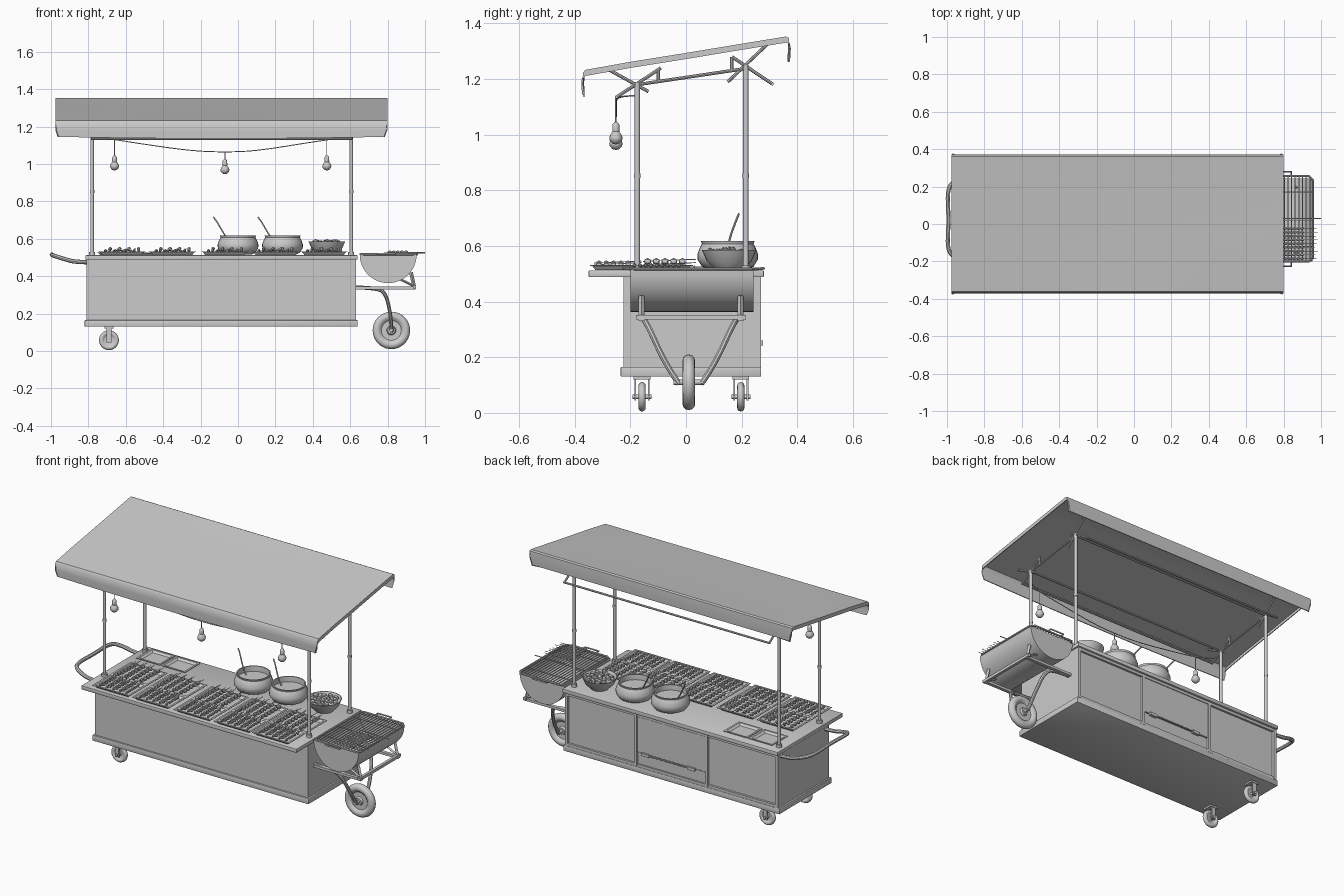
import bpy, bmesh, math, random
from mathutils import Vector, Matrix

if "Cube" in bpy.data.objects:
    bpy.data.objects.remove(bpy.data.objects["Cube"])
random.seed(4)

# ---------- helpers ----------
def finish(name, bm, bevel=0):
    bmesh.ops.recalc_face_normals(bm, faces=bm.faces)
    me = bpy.data.meshes.new(name)
    bm.to_mesh(me); bm.free()
    o = bpy.data.objects.new(name, me)
    bpy.context.collection.objects.link(o)
    if bevel:
        m = o.modifiers.new("bevel", 'BEVEL'); m.width = bevel; m.segments = 2
    return o

def box(bm, lo, hi):
    lo, hi = Vector(lo), Vector(hi)
    bmesh.ops.create_cube(bm, size=1, matrix=Matrix.Translation((lo + hi) / 2) @ Matrix.Diagonal((*(hi - lo), 1)))

def ball(bm, c, s):
    bmesh.ops.create_icosphere(bm, subdivisions=1, radius=1, matrix=Matrix.Translation(c) @ Matrix.Diagonal((*s, 1)))

def rod(bm, p, q, r, seg=12):
    p, q = Vector(p), Vector(q)
    d = q - p
    m = Matrix.Translation((p + q) / 2) @ d.to_track_quat('Z', 'Y').to_matrix().to_4x4()
    bmesh.ops.create_cone(bm, cap_ends=True, segments=seg, radius1=r, radius2=r, depth=d.length, matrix=m)

def lathe(bm, prof, c, axis='Z', seg=32):
    # profile points are (radius, height along the axis)
    c = Vector(c)
    pts = [Vector((r, 0, h)) if axis == 'Z' else Vector((r, h, 0)) for r, h in prof]
    vs = [bm.verts.new(c + p) for p in pts]
    es = [bm.edges.new(e) for e in zip(vs, vs[1:])]
    g = bmesh.ops.spin(bm, geom=vs + es, cent=c, axis=(0, 0, 1) if axis == 'Z' else (0, 1, 0),
                       angle=math.tau, steps=seg, use_merge=True)
    bmesh.ops.remove_doubles(bm, verts=bm.verts, dist=1e-5)

def tube(name, pts, r, smooth=True, cyclic=False):
    cu = bpy.data.curves.new(name, 'CURVE')
    cu.dimensions = '3D'; cu.bevel_depth = r; cu.bevel_resolution = 2; cu.use_fill_caps = True
    s = cu.splines.new('NURBS' if smooth else 'POLY')
    s.points.add(len(pts) - 1)
    for p, q in zip(s.points, pts):
        p.co = (*q, 1)
    s.use_cyclic_u = cyclic
    if smooth:
        s.order_u = 3; s.use_endpoint_u = not cyclic; s.resolution_u = 6
    o = bpy.data.objects.new(name, cu)
    bpy.context.collection.objects.link(o)
    return o

def tray(bm, x0, x1, y0, y1, z, h=.018, flare=.012):
    # open dish with sloped walls and a flat lip
    def ring(e, zz):
        return [bm.verts.new((a, b, zz)) for a, b in ((x0-e, y0-e), (x1+e, y0-e), (x1+e, y1+e), (x0-e, y1+e))]
    rings = [ring(flare, z+h-.003), ring(0, z), ring(-.003, z+.003), ring(flare-.003, z+h), ring(flare+.008, z+h),
             ring(flare+.008, z+h-.003)]
    rings.append(rings[0])
    for a, b in zip(rings, rings[1:]):
        for i in range(4):
            bm.faces.new((a[i], a[i-1], b[i-1], b[i]))
    bm.faces.new(rings[1]); bm.faces.new(rings[2])

# ---------- cabinet ----------
bm = bmesh.new()
box(bm, (-.81, -.225, .13), (.63, .255, .50))
finish("cabinet", bm)
bm = bmesh.new()
box(bm, (-.82, -.235, .13), (.64, .27, .165))
finish("base_trim", bm, .003)
bm = bmesh.new()
box(bm, (-.815, -.35, .488), (.64, .28, .512))
finish("countertop", bm, .003)

# back panels: two framed bays and a raised middle door
bm = bmesh.new()
for x in (-.81, -.335, .145, .612):
    box(bm, (x, .25, .165), (x+.018, .27, .49))
for z in (.165, .472):
    box(bm, (-.81, .25, z), (.63, .268, z+.016))
finish("back_frame", bm)
bm = bmesh.new()
box(bm, (-.315, .25, .255), (.143, .266, .47))
box(bm, (-.315, .25, .182), (.143, .26, .25))
for x in (-.25, .06):
    box(bm, (x, .26, .243), (x+.05, .277, .26))
rod(bm, (-.2, .272, .252), (.06, .272, .252), .004)
finish("back_door", bm)

# ---------- casters and front wheel ----------
def wheel(name, c, r, w):
    bm = bmesh.new()
    t = w / 2
    prof = [(r-2*t+t*(1+math.cos(a)), t*math.sin(a)) for a in [math.radians(-150 + 30*i) for i in range(11)]]
    rim = prof[0][0]
    prof = [(0, -t*.9), (r*.2, -t*.9), (r*.25, -t*.35), (rim-.004, -t*.35)] + prof + \
           [(rim-.004, t*.35), (r*.25, t*.35), (r*.2, t*.9), (0, t*.9)]
    lathe(bm, prof, c, 'Y', 40)
    return finish(name, bm)

wheel("front_wheel", (.82, .01, .11), .1, .046)
for y in (-.158, .197):
    wheel("caster_wheel", (-.69, y, .058), .053, .026)
    bm = bmesh.new()
    for s in (-1, 1):
        box(bm, (-.703, y+s*.024-.003, .045), (-.677, y+s*.024+.003, .13))
    box(bm, (-.715, y-.03, .12), (-.665, y+.03, .131))
    rod(bm, (-.69, y-.034, .058), (-.69, y+.034, .058), .008)
    finish("caster_bracket", bm)
for s in (-1, 1):
    tube("wheel_fork", [(x, .015+s*y, z) for x, y, z in ((.62, .168, .34), (.74, .168, .338), (.79, .15, .31),
         (.815, .10, .2), (.82, .055, .125), (.822, .04, .105))], .0105)
bm = bmesh.new()
rod(bm, (.82, -.045, .11), (.82, .065, .11), .01)
finish("wheel_axle", bm)

# ---------- grill drum with frame ----------
bm = bmesh.new()
R, cx, cz, ya, yb = .152, .803, .515, -.2, .243
arc = [(cx + R*math.cos(a), cz + R*math.sin(a)) for a in [math.pi + math.pi*i/24 for i in range(25)]]
A = [bm.verts.new((x, ya, z)) for x, z in arc]
B = [bm.verts.new((x, yb, z)) for x, z in arc]
for i in range(24):
    bm.faces.new((A[i], A[i+1], B[i+1], B[i]))
bm.faces.new(A); bm.faces.new(B)
o = finish("grill_drum", bm)
m = o.modifiers.new("wall", 'SOLIDIFY'); m.thickness = .005
bm = bmesh.new()
for i in range(15):
    x = .667 + i*.0195
    rod(bm, (x, -.2, .52), (x, .255, .52), .003, 6)
for y in (-.12, .02, .17):
    rod(bm, (.66, y, .516), (.95, y, .516), .003, 6)
finish("grill_grate", bm)
tube("grill_rim", [(.655, -.18, .517), (.67, -.2, .517), (.935, -.2, .517), (.957, -.18, .517), (.957, .235, .517),
     (.935, .256, .517), (.67, .256, .517), (.655, .235, .517)], .006, False, True)
for s in (-1, 1):
    y = .027 + s*.228
    tube("grill_handle", [(.75, y, .517), (.75, y+s*.025, .52), (.84, y+s*.025, .52), (.84, y, .517)], .005, False)
bm = bmesh.new()
for y in (-.17, .186):
    box(bm, (.62, y, .33), (.95, y+.02, .345))
    rod(bm, (.943, y+.01, .34), (.925, y+.01, .42), .01, 4)
    rod(bm, (.945, y+.01, .345), (.865, y+.01, .385), .007, 4)
box(bm, (.935, -.18, .335), (.952, .216, .352))
finish("grill_frame", bm)

# ---------- push handle ----------
tube("push_handle", [(-.80, -.19, .475), (-.87, -.19, .475), (-.94, -.185, .495), (-1.0, -.15, .515), (-.99, .02, .515),
     (-1.0, .2, .515), (-.94, .235, .495), (-.87, .24, .475), (-.80, .24, .475)], .0115)

# ---------- posts and canopy frame ----------
bm = bmesh.new()
for x in (-.78, .605):
    for y, top in ((-.175, 1.19), (.215, 1.25)):
        rod(bm, (x, y, .51), (x, y, top), .0095, 16)
        rod(bm, (x, y, .51), (x, y, .53), .016, 16)
        rod(bm, (x, y, .845), (x, y, .86), .0115, 16)
finish("posts", bm)
bm = bmesh.new()
for x in (-.78, .605):
    for p, q in (((-.175, 1.18), (.215, 1.238)), ((-.28, 1.235), (-.135, 1.155)), ((-.25, 1.135), (-.09, 1.24)),
                 ((-.1, 1.235), (-.1, 1.19)), ((.165, 1.28), (.31, 1.183)), ((.15, 1.19), (.295, 1.328)),
                 ((.165, 1.28), (.165, 1.23))):
        rod(bm, (x, *p), (x, *q), .006, 8)
for y, z in ((-.175, 1.18), (.215, 1.238), (-.25, 1.135), (.31, 1.183)):
    rod(bm, (-.785, y, z), (.61, y, z), .006, 8)
finish("canopy_frame", bm)

# ---------- canopy sheet with hanging valances ----------
prof = [(-.369, 1.135), (-.371, 1.18), (-.37, 1.222), (-.362, 1.233), (-.2, 1.262), (0, 1.294), (.2, 1.327),
        (.36, 1.353), (.37, 1.348), (.372, 1.31), (.369, 1.265)]
bm = bmesh.new()
N = 18
cols = []
for k in range(-1, N+2):
    t = min(max(k/N, 0), 1)
    x, lip, row = -.977 + 1.775*t, k in (-1, N+1), []
    bow = 1 - (2*t-1)**2
    for j, (y, z) in enumerate(prof):
        hang = j in (0, 1, 9, 10)
        dz = -.009*bow + .01 if j == 0 else (-.003*bow if 3 < j < 7 else 0)
        dx = .012*(1-2*t) if j in (0, 10) else 0
        if lip:
            dz -= 0 if hang else .022
            dx += (.006 if k < 0 else -.006) if hang else 0
        row.append(bm.verts.new((x+dx, y, z+dz)))
    cols.append(row)
for a, b in zip(cols, cols[1:]):
    for j in range(len(prof)-1):
        bm.faces.new((a[j], b[j], b[j+1], a[j+1]))
o = finish("canopy", bm)
m = o.modifiers.new("cloth", 'SOLIDIFY'); m.thickness = .005

# ---------- string lights ----------
tube("light_wire", [(-.775, -.18, 1.14), (-.72, -.25, 1.14), (-.5, -.25, 1.105), (-.25, -.25, 1.07), (-.07, -.25, 1.063),
     (.1, -.25, 1.07), (.35, -.25, 1.11), (.55, -.25, 1.14), (.6, -.18, 1.14)], .0025)
for x, z, top in ((-.66, .965, 1.13), (-.07, .945, 1.065), (.475, .965, 1.13)):
    bm = bmesh.new()
    rod(bm, (x, -.252, z+.06), (x, -.252, top), .0025, 6)
    lathe(bm, [(0, 0), (.012, .003), (.022, .014), (.024, .025), (.019, .037), (.012, .046), (.013, .05), (.012, .072),
               (.006, .08), (0, .082)], (x, -.252, z), seg=16)
    finish("light_bulb", bm)

# ---------- food trays with skewers, two rows of five ----------
for i, x in enumerate((-.62, -.35, -.07, .2, .46)):
    for j, (y0, y1) in enumerate(((-.325, -.19), (-.15, .005))):
        bm = bmesh.new()
        tray(bm, x-.105, x+.105, y0, y1, .513)
        finish("food_tray", bm)
        bm = bmesh.new()
        n = 8 if j else 9
        for k in range(n):
            sx = x - .088 + .176*k/(n-1)
            z = .532 + (.012 if j else .006)*(k % 2)
            rod(bm, (sx, y0-.005, z), (sx+random.uniform(-.01, .01), y1+.03, z+.008), .0018, 5)
            for q in range(5):
                yy = y0 + .012 + (y1-y0-.03)*q/4
                s = .0125 if j else .0095
                ball(bm, (sx, yy, z+.001), (s*.85, s*1.1, s))
        finish("food_skewers", bm)

# plain serving plates
bm = bmesh.new()
for x in (-.675, -.505):
    tray(bm, x-.06, x+.06, .115, .225, .513, .014)
finish("serving_plates", bm)

# ---------- pots, ladles, bowl ----------
for x in (.0, .238):
    bm = bmesh.new()
    lathe(bm, [(0, .0), (.07, 0), (.093, .012), (.108, .035), (.109, .055), (.1, .08), (.093, .092), (.096, .102),
               (.089, .102), (.087, .085), (.087, .07), (0, .07)], (x, .15, .515))
    finish("pot", bm)
    tube("ladle", [(x-.132, .19, .715), (x-.12, .185, .705), (x-.075, .155, .625), (x-.05, .15, .59)], .004)
bm = bmesh.new()
lathe(bm, [(0, 0), (.05, 0), (.08, .03), (.098, .07), (.094, .07), (.076, .035), (0, .03)], (.475, .155, .515))
finish("bowl", bm)
bm = bmesh.new()
for k in range(26):
    a, r = k*2.4, .075*math.sqrt(k/26)
    ball(bm, (.475+r*math.cos(a), .155+r*math.sin(a), .575+random.uniform(0, .012)), (.02, .011, .012))
finish("bowl_food", bm)

# ---------- skewers on the grill ----------
bm = bmesh.new()
for k in range(9):
    y = -.185 + .02*k
    rod(bm, (.78, y, .528), (.975 + random.uniform(-.01, .01), y, .526), .0018, 5)
    for q in range(5):
        ball(bm, (.81+.022*q, y, .53), (.012, .008, .008))
rod(bm, (.8, .03, .527), (1.0, .03, .525), .003, 6)
finish("grill_skewers", bm)

# ---------- smooth shading ----------
bpy.ops.object.select_all(action='SELECT')
bpy.context.view_layer.objects.active = bpy.data.objects["cabinet"]
bpy.ops.object.convert(target='MESH')
bpy.ops.object.shade_smooth_by_angle(angle=math.radians(35))
